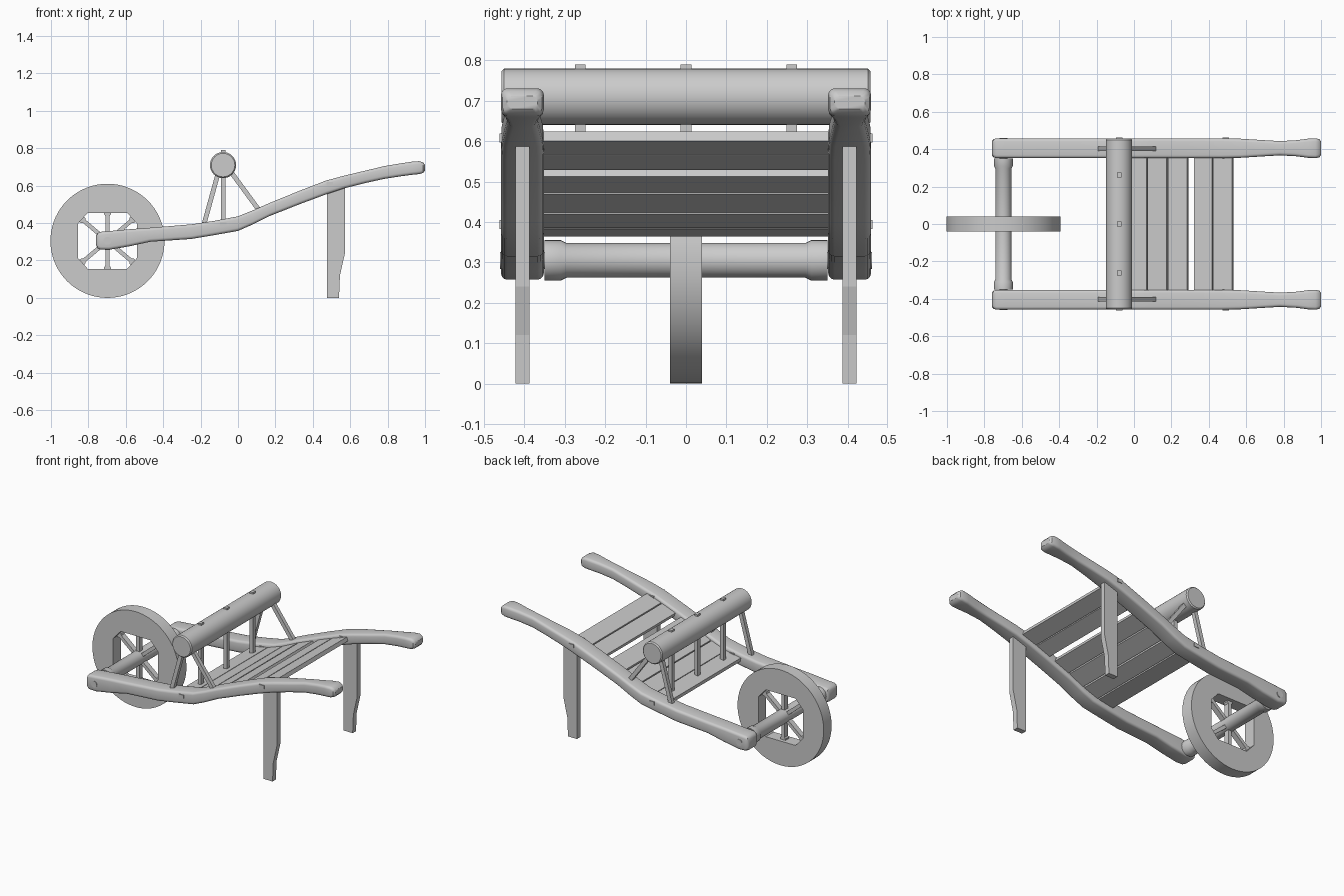
import bpy, bmesh, math
from mathutils import Vector, Matrix

if "Cube" in bpy.data.objects:
    bpy.data.objects.remove(bpy.data.objects["Cube"])


def make(name, bm, smooth=True):
    bmesh.ops.recalc_face_normals(bm, faces=bm.faces)
    me = bpy.data.meshes.new(name)
    bm.to_mesh(me)
    bm.free()
    ob = bpy.data.objects.new(name, me)
    bpy.context.collection.objects.link(ob)
    if smooth:
        bpy.ops.object.select_all(action='DESELECT')
        ob.select_set(True)
        bpy.context.view_layer.objects.active = ob
        bpy.ops.object.shade_smooth_by_angle(angle=math.radians(35))
    return ob


def loft(name, rings, smooth=True):
    """Skin a list of equal-length point rings and cap both ends."""
    bm = bmesh.new()
    vs = [[bm.verts.new(p) for p in r] for r in rings]
    n = len(vs[0])
    for a, b in zip(vs, vs[1:]):
        for i in range(n):
            bm.faces.new((a[i], a[(i + 1) % n], b[(i + 1) % n], b[i]))
    bm.faces.new(vs[0])
    bm.faces.new(vs[-1])
    return make(name, bm, smooth)


def turned(name, x, z, profile, n=32):
    """Round part along y; profile holds (y, radius) pairs."""
    return loft(name, [[(x + r * math.cos(2 * math.pi * i / n), y,
                         z + r * math.sin(2 * math.pi * i / n)) for i in range(n)]
                       for y, r in profile])


def bar(name, stations, wy):
    """Rectangular bar in an xz plane; stations hold (x, y, z, width)."""
    pts = [Vector(s[:3]) for s in stations]
    d = (pts[-1] - pts[0]).normalized()
    side = d.cross(Vector((0, 1, 0))).normalized()
    rings = []
    for p, s in zip(pts, stations):
        a, b = side * s[3] / 2, Vector((0, wy / 2, 0))
        rings.append([p - a - b, p + a - b, p + a + b, p - a + b])
    return loft(name, rings, False)


# Side rails with shaped handles: (x, bottom, top, half width)
RAIL = [(-.758, .280, .335, .040), (-.750, .264, .347, .049), (-.735, .258, .353, .053),
        (-.69, .257, .357, .053), (-.58, .276, .367, .053), (-.47, .300, .375, .053),
        (-.25, .315, .393, .053), (-.13, .335, .411, .053), (0, .358, .436, .053),
        (.08, .393, .468, .053), (.17, .438, .508, .053), (.33, .501, .573, .053),
        (.47, .553, .627, .053), (.57, .586, .654, .051), (.68, .614, .680, .044),
        (.78, .636, .704, .038), (.87, .650, .719, .043), (.93, .658, .728, .051),
        (.97, .662, .731, .053), (.990, .668, .724, .049), (1.0, .680, .712, .038)]


def rail_mid(x):
    for a, b in zip(RAIL, RAIL[1:]):
        if a[0] <= x <= b[0]:
            t = (x - a[0]) / (b[0] - a[0])
            return (a[1] + a[2] + t * (b[1] + b[2] - a[1] - a[2])) / 2


def rounded(x, y, lo, hi, hw):
    r, hh, ring = min(.016, (hi - lo) * .4), (hi - lo) / 2, []
    for q, (sy, sz) in enumerate(((1, 1), (-1, 1), (-1, -1), (1, -1))):
        for k in range(4):
            a = math.pi / 2 * (q + k / 3)
            ring.append((x, y + sy * (hw - r) + r * math.cos(a),
                         (lo + hi) / 2 + sz * (hh - r) + r * math.sin(a)))
    return ring


LEG = [(.477, 0), (.54, 0), (.545, .12), (.572, .24), (.572, .60), (.477, .575)]
for s, side in ((1, "left"), (-1, "right")):
    loft(f"rail_{side}", [rounded(x, s * .405, lo, hi, hw) for x, lo, hi, hw in RAIL])
    # Legs
    loft(f"leg_{side}", [[(x, s * .405 + d, z) for x, z in LEG] for d in (-.017, .017)], False)
    # Diagonal struts holding the log
    for k, (xt, xb) in enumerate(((-.10, -.19), (-.05, .125))):
        bar(f"strut_{side}_{k}", [(xb, s * .403, rail_mid(xb), .025),
                                  (xt, s * .403, .69, .025)], .025)
    # Peg ends showing on the outside of the rails
    turned(f"axle_peg_{side}", -.698, .305, [(s * .33, .021), (s * .461, .021)], 16)
    for k, x in enumerate((-.08, .49)):
        z = rail_mid(x) + .012
        bar(f"rail_peg_{side}_{k}", [(x, s * .405, z - .011, .035),
                                     (x, s * .405, z + .011, .035)], .114)

# Log crossbar
turned("log", -.08, .71, [(-.457, .063), (-.450, .07), (.450, .07), (.457, .063)])

# Upright posts running through the log
for k, y in enumerate((-.262, 0, .262)):
    bar(f"post_{k}", [(-.08, y, .38, .024), (-.08, y, .79, .024)], .026)

# Bed planks following the rails
for k, (x0, x1) in enumerate(((-.14, -.036), (-.03, .07), (.077, .178), (.186, .287),
                              (.326, .421), (.427, .527))):
    z0, z1 = rail_mid(x0) + .005, rail_mid(x1) + .005
    bar(f"plank_{k}", [(x0, 0, z0, .025), (x1, 0, z1, .025)], .72)

# Axle with thicker collars
turned("axle", -.698, .305, [(-.35, .05), (-.31, .05), (-.296, .043), (.296, .043),
                             (.31, .05), (.35, .05)])


# Wheel rim: round outside, eight-sided opening
def hole(a):
    c, s = abs(math.cos(a)), abs(math.sin(a))
    (ax, az), (bx, bz) = (.158, .0912), (.105, .150)
    nx, nz = bz - az, ax - bx
    return min(.158 / max(c, 1e-6), .150 / max(s, 1e-6),
               (nx * ax + nz * az) / (nx * c + nz * s))


bm = bmesh.new()
N = 72
loops = []
for y, outer in ((-.04, 1), (.04, 1), (.04, 0), (-.04, 0)):
    loop = []
    for i in range(N):
        a = 2 * math.pi * i / N
        r = .305 if outer else hole(a)
        loop.append(bm.verts.new((-.698 + r * math.cos(a), y, .305 + r * math.sin(a))))
    loops.append(loop)
for j in range(4):
    a, b = loops[j], loops[(j + 1) % 4]
    for i in range(N):
        bm.faces.new((a[i], a[(i + 1) % N], b[(i + 1) % N], b[i]))
make("wheel_rim", bm)

# Spokes with flared feet
for k, deg in enumerate((40, 90, 140, 220, 270, 320)):
    a = math.radians(deg)
    end = hole(a) + .004
    bar(f"spoke_{k}", [(-.698 + r * math.cos(a), 0, .305 + r * math.sin(a), w)
                       for r, w in ((.02, .022), (end - .022, .022),
                                    (end - .012, .036), (end, .036))], .034)
